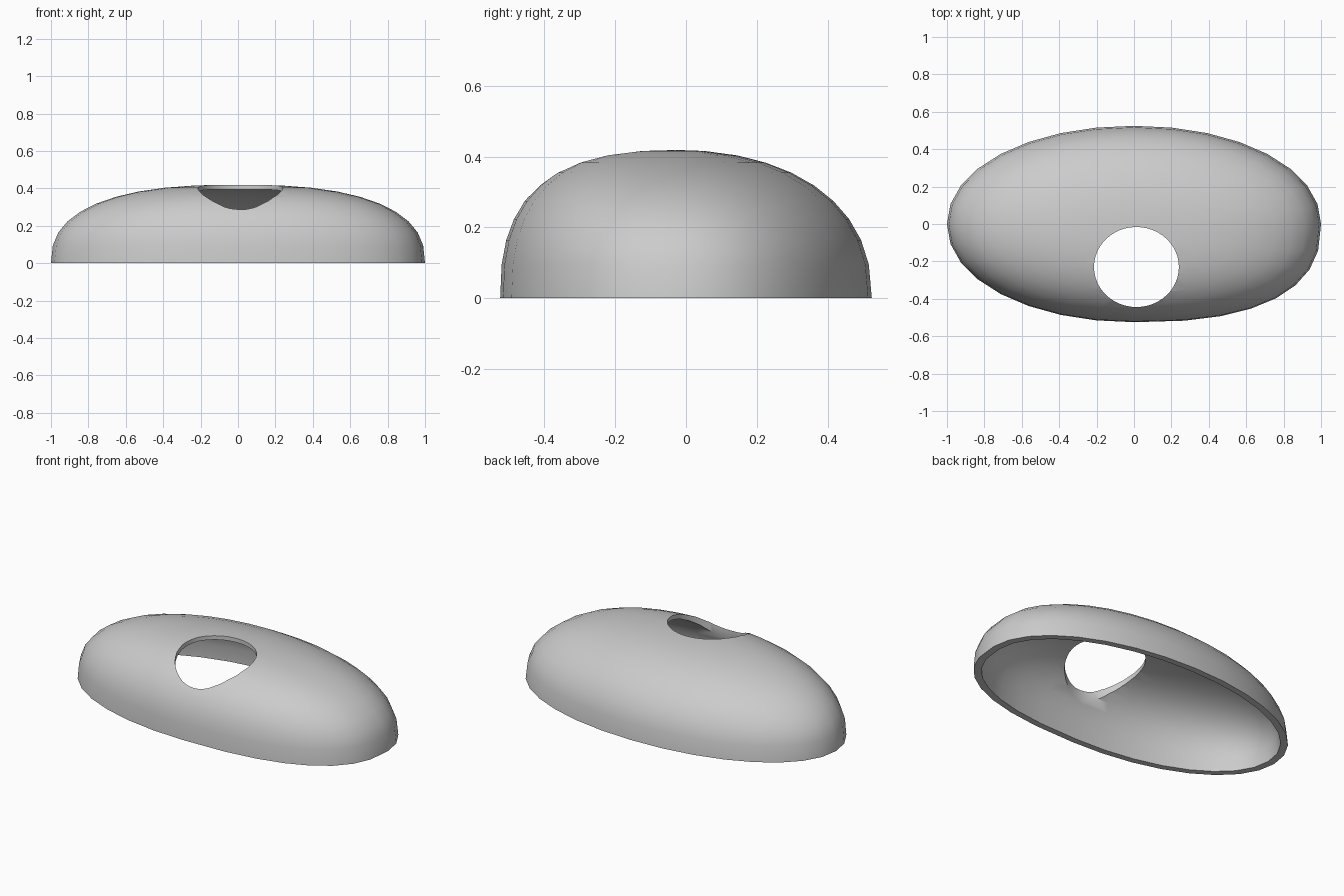
import bpy, bmesh
from math import sin, cos, pi, copysign, radians

if "Cube" in bpy.data.objects:
    bpy.data.objects.remove(bpy.data.objects["Cube"], do_unlink=True)

SEGMENTS, LEVELS = 32, 10
RIDGE_Y = -0.06

grey = bpy.data.materials.new("plain grey")
grey.use_nodes = True
colour = (0.6, 0.6, 0.6, 1)
grey.diffuse_color = colour
grey.node_tree.nodes["Principled BSDF"].inputs["Base Color"].default_value = colour


def shrink(t, n):
    """Remaining radius of a superellipse at relative height t."""
    return max(0, 1 - t ** n) ** (1 / n)


def power(v, n):
    return copysign(abs(v) ** (2 / n), v)


def dome_rings(bm, half_x, half_y, height):
    """Stack of oval rings leaning to a ridge nearer the front, closed by a fan."""
    rings = []
    for level in range(LEVELS):
        t = sin(level / LEVELS * pi / 2) ** 0.8
        rx = half_x * shrink(t, 2.5)
        front = RIDGE_Y - (half_y + RIDGE_Y) * shrink(t, 2.55)
        back = RIDGE_Y + (half_y - RIDGE_Y) * shrink(t, 2.3)
        mid, ry = (front + back) / 2, (back - front) / 2
        ring = []
        for i in range(SEGMENTS):
            c, s = cos(2 * pi * i / SEGMENTS), sin(2 * pi * i / SEGMENTS)
            n = 2.5 if c > 0 and s < 0 else 2.05   # fuller front left corner
            ring.append(bm.verts.new((rx * power(c, n), mid + ry * power(s, n), height * t)))
        rings.append(ring)
    for low, high in zip(rings, rings[1:]):
        bridge(bm, low, high)
    top = bm.verts.new((0, RIDGE_Y, height))
    for i in range(SEGMENTS):
        bm.faces.new((rings[-1][i], rings[-1][(i + 1) % SEGMENTS], top))
    return rings[0]


def bridge(bm, a, b):
    for i in range(SEGMENTS):
        j = (i + 1) % SEGMENTS
        bm.faces.new((a[i], a[j], b[j], b[i]))


# Hollow dome: outer skin, inner skin and the flat rim between them
bm = bmesh.new()
outer = dome_rings(bm, 1.0, 0.525, 0.42)
inner = dome_rings(bm, 0.957, 0.487, 0.396)
bridge(bm, outer, inner)
bmesh.ops.recalc_face_normals(bm, faces=bm.faces)
mesh = bpy.data.meshes.new("dome_shell")
bm.to_mesh(mesh)
bm.free()
mesh.materials.append(grey)
shell = bpy.data.objects.new("dome_shell", mesh)
bpy.context.collection.objects.link(shell)

# Round opening cut straight down through the front of the dome
bpy.ops.mesh.primitive_cylinder_add(vertices=48, radius=1, depth=1, location=(0.013, -0.23, 0.5))
cutter = bpy.context.object
cutter.name = "opening_cutter"
cutter.scale = (0.227, 0.214, 1)
cutter.hide_render = True
cutter.data.materials.append(grey)
cut = shell.modifiers.new("opening", "BOOLEAN")
cut.object = cutter
cut.operation = "DIFFERENCE"
cut.solver = "EXACT"

bpy.ops.object.select_all(action="DESELECT")
shell.select_set(True)
bpy.context.view_layer.objects.active = shell
bpy.ops.object.modifier_apply(modifier=cut.name)
bpy.data.objects.remove(cutter, do_unlink=True)
bpy.ops.object.shade_smooth_by_angle(angle=radians(40))
